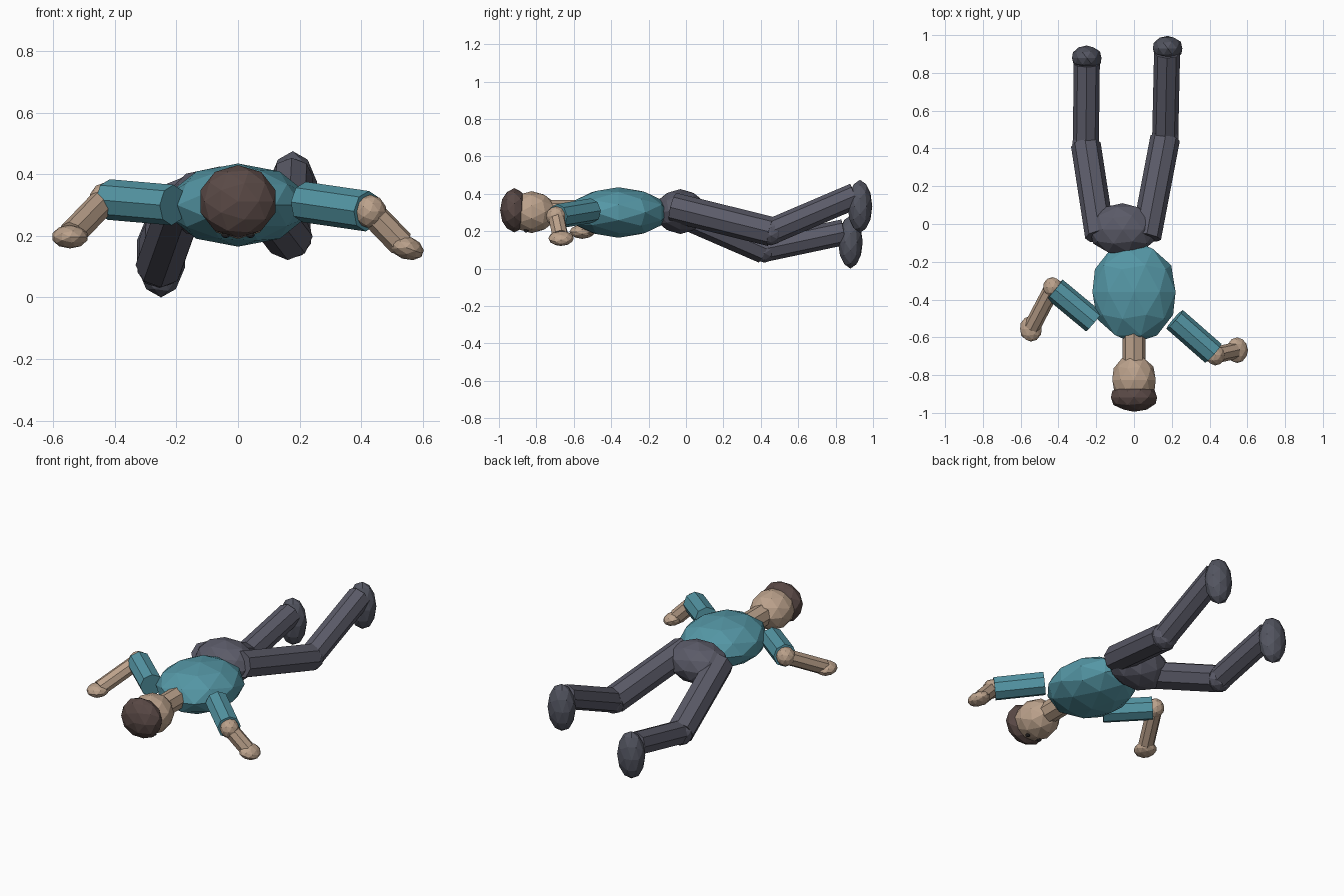
import bpy
import math
from mathutils import Vector, Matrix

cube = bpy.data.objects.get("Cube")
if cube:
    bpy.data.objects.remove(cube, do_unlink=True)


def material(name, rgb):
    m = bpy.data.materials.new(name)
    m.use_nodes = True
    m.diffuse_color = (*rgb, 1)
    bsdf = next(n for n in m.node_tree.nodes if n.type == 'BSDF_PRINCIPLED')
    bsdf.inputs["Base Color"].default_value = (*rgb, 1)
    return m


teal = material("teal_shirt", (0.09, 0.31, 0.38))
skin = material("tan_skin", (0.50, 0.36, 0.26))
brown = material("dark_brown_hair", (0.10, 0.066, 0.06))
slate = material("slate_trousers", (0.105, 0.105, 0.14))
shoe = material("dark_grey_shoes", (0.088, 0.092, 0.12))
black = material("black_eyes", (0.02, 0.018, 0.018))


def finish(name, mat):
    ob = bpy.context.object
    ob.name = ob.data.name = name
    ob.data.materials.append(mat)
    return ob


def ball(name, centre, half, mat, tilt=0):
    """Faceted ellipsoid with its pole along the body; half = half sizes in x, y, z."""
    bpy.ops.mesh.primitive_ico_sphere_add(subdivisions=2, radius=1)
    ob = finish(name, mat)
    ob.data.transform(Matrix.Translation(centre)
                      @ Matrix.Rotation(tilt, 4, 'Y')
                      @ Matrix.Diagonal((half[0] / math.cos(math.radians(18)), half[1], half[2], 1))
                      @ Matrix.Rotation(math.pi / 2, 4, 'X'))
    return ob


def limb(name, start, end, radius, mat):
    """Eight-sided cylinder between two points."""
    a, b = Vector(start), Vector(end)
    bpy.ops.mesh.primitive_cylinder_add(vertices=8, radius=radius, depth=(b - a).length)
    ob = finish(name, mat)
    turn = (b - a).to_track_quat('Z', 'Y').to_matrix().to_4x4()
    ob.data.transform(Matrix.Translation((a + b) / 2) @ turn)
    return ob


# Trunk
ball("torso", (0, -0.36, 0.30), (0.22, 0.27, 0.135), teal)
ball("pelvis", (-0.06, -0.03, 0.305), (0.175, 0.14, 0.12), slate)

# Head
limb("neck", (0, -0.57, 0.305), (0, -0.75, 0.305), 0.062, skin)
ball("head", (0, -0.825, 0.302), (0.115, 0.135, 0.112), skin)
ball("hair", (0, -0.918, 0.312), (0.122, 0.076, 0.118), brown)
for side, x in (("left", 0.04), ("right", -0.04)):
    ball(side + "_eye", (x, -0.855, 0.203), (0.013, 0.013, 0.01), black)

# Arms: shoulder, elbow, wrist, hand centre, hand tilt
arms = {
    "left": ((0.215, -0.505, 0.31), (0.42, -0.685, 0.28),
             (0.53, -0.672, 0.175), (0.546, -0.668, 0.162), 0.35),
    "right": ((-0.212, -0.518, 0.30), (-0.42, -0.345, 0.318),
              (-0.54, -0.545, 0.205), (-0.546, -0.555, 0.197), 0),
}
for side, (shoulder, elbow, wrist, hand, tilt) in arms.items():
    limb(side + "_upper_arm", shoulder, elbow, 0.066, teal)
    outer = Vector(elbow) + (Vector(elbow) - Vector(shoulder)) * 0.05
    ball(side + "_elbow", outer, (0.05, 0.055, 0.055), skin)
    limb(side + "_forearm", outer, wrist, 0.044, skin)
    ball(side + "_hand", hand, (0.057, 0.068, 0.038), skin, tilt)

# Legs: hip, knee, ankle, foot centre
legs = {
    "left": ((0.065, -0.07, 0.328), (0.165, 0.455, 0.198),
             (0.175, 0.905, 0.39), (0.178, 0.93, 0.333)),
    "right": ((-0.18, -0.065, 0.315), (-0.255, 0.42, 0.105),
              (-0.25, 0.845, 0.195), (-0.25, 0.879, 0.142)),
}
for side, (hip, knee, ankle, foot) in legs.items():
    limb(side + "_thigh", hip, knee, 0.079, slate)
    ball(side + "_knee", knee, (0.072, 0.074, 0.074), slate)
    limb(side + "_shin", knee, ankle, 0.069, slate)
    ball(side + "_foot", foot, (0.078, 0.066, 0.142), shoe)
